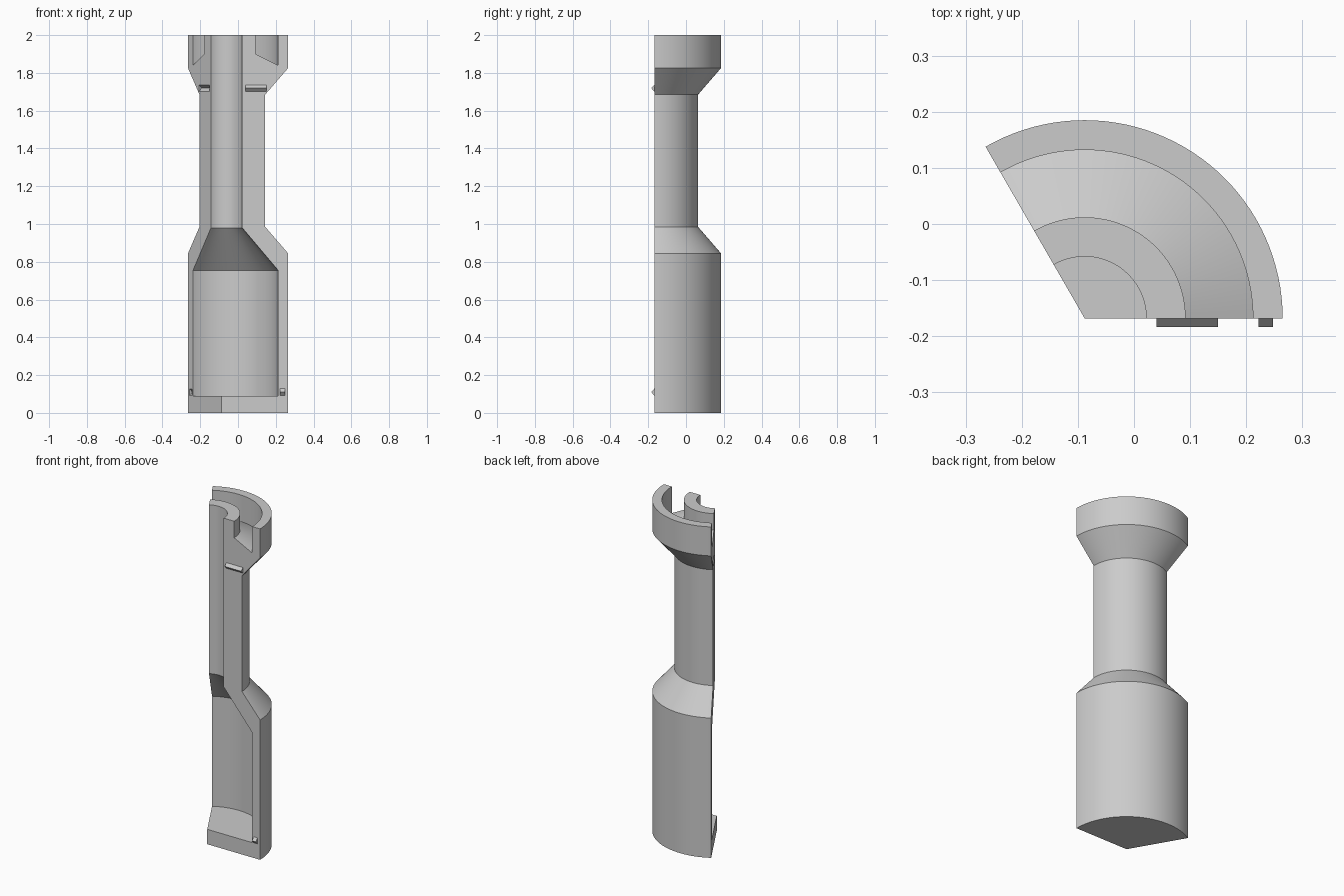
import bpy, bmesh, math
from mathutils import Matrix, Vector

if "Cube" in bpy.data.objects:
    bpy.data.objects.remove(bpy.data.objects["Cube"], do_unlink=True)

AXIS = Vector((-0.088, -0.168, 0))
SWEEP = math.radians(120)
STEPS = 40

grey = bpy.data.materials.new("light grey")
grey.use_nodes = True
grey.diffuse_color = (0.6, 0.6, 0.6, 1)
grey.node_tree.nodes["Principled BSDF"].inputs["Base Color"].default_value = (0.6, 0.6, 0.6, 1)


def make_object(name, bm):
    bmesh.ops.recalc_face_normals(bm, faces=bm.faces)
    mesh = bpy.data.meshes.new(name)
    bm.to_mesh(mesh)
    bm.free()
    mesh.materials.append(grey)
    obj = bpy.data.objects.new(name, mesh)
    bpy.context.collection.objects.link(obj)
    return obj


def revolve(name, profile):
    """Sweep a closed (radius, height) outline around the axis and cap both ends."""
    bm = bmesh.new()
    rings = []
    for i in range(STEPS + 1):
        a = SWEEP * i / STEPS
        rings.append([bm.verts.new(AXIS + Vector((r * math.cos(a), r * math.sin(a), z)))
                      for r, z in profile])
    n = len(profile)
    for a, b in zip(rings, rings[1:]):
        for j in range(n):
            k = (j + 1) % n
            if profile[j][0] or profile[k][0]:
                bm.faces.new((a[j], a[k], b[k], b[j]))
    bm.faces.new(rings[0])
    bm.faces.new(rings[-1])
    bmesh.ops.remove_doubles(bm, verts=bm.verts, dist=0.0001)
    return make_object(name, bm)


def prism(name, r0, r1, z0, z1, angle, depth, root):
    """Triangular bar lying along a cut face, its point toward local -y."""
    bm = bmesh.new()
    section = ((root, z0), (-depth, (z0 + z1) / 2), (root, z1))
    ends = [[bm.verts.new((r, y, z)) for y, z in section] for r in (r0, r1)]
    bm.faces.new(ends[0])
    bm.faces.new(ends[1])
    for j in range(3):
        k = (j + 1) % 3
        bm.faces.new((ends[0][j], ends[0][k], ends[1][k], ends[1][j]))
    bm.transform(Matrix.Translation(AXIS) @ Matrix.Rotation(angle, 4, "Z"))
    return make_object(name, bm)


# Hollow body with a flared rim, narrow neck and wide closed base
body = revolve("bottle_shell", [
    (0, 0), (0.353, 0), (0.353, 0.845), (0.232, 0.985),
    (0.232, 1.685), (0.353, 1.825), (0.353, 2), (0.3, 2),
    (0.3, 1.84), (0.18, 1.9), (0.18, 2), (0.11, 2),
    (0.11, 0.98), (0.3, 0.755), (0.3, 0.09), (0, 0.09)])

# Ridges on one cut face, matching grooves in the other
for name, r0, r1, z0, z1 in (("upper", 0.128, 0.238, 1.702, 1.736),
                             ("lower", 0.31, 0.336, 0.092, 0.128)):
    prism(name + "_ridge", r0, r1, z0, z1, 0, 0.016, 0)
    cutter = prism(name + "_groove_cutter", r0, r1, z0, z1, SWEEP, 0.017, 0.0005)
    cutter.hide_render = True
    bpy.context.view_layer.objects.active = body
    mod = body.modifiers.new("groove", "BOOLEAN")
    mod.operation = "DIFFERENCE"
    mod.solver = "EXACT"
    mod.object = cutter
    bpy.ops.object.modifier_apply(modifier=mod.name)
    bpy.data.objects.remove(cutter, do_unlink=True)

# Smooth curved walls, crisp rims
bpy.ops.object.select_all(action="DESELECT")
body.select_set(True)
bpy.context.view_layer.objects.active = body
bpy.ops.object.shade_smooth_by_angle(angle=math.radians(25))
